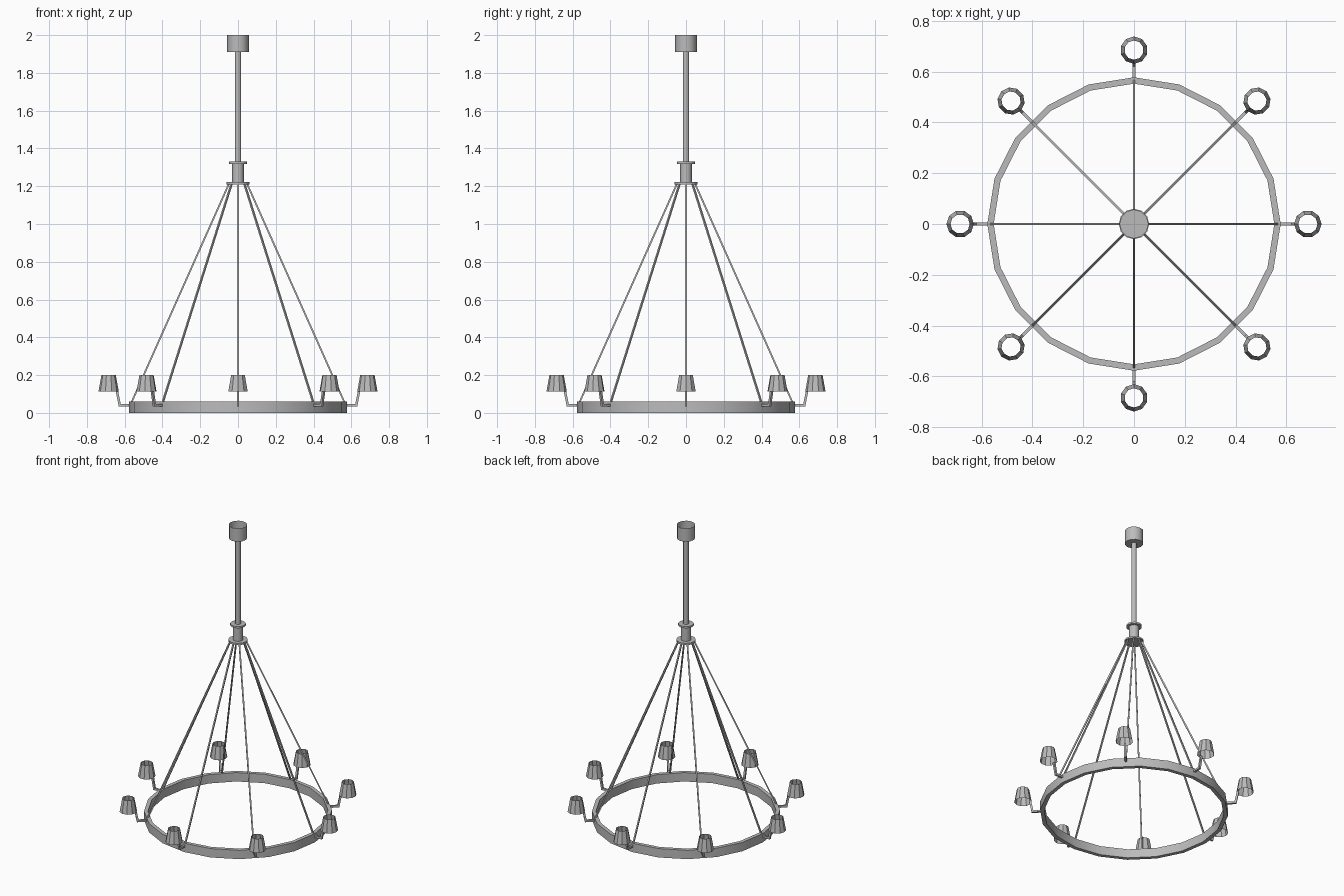
import bpy
import bmesh
from math import cos, sin, pi, radians
from mathutils import Vector

cube = bpy.data.objects.get("Cube")
if cube:
    bpy.data.objects.remove(cube, do_unlink=True)

GREY = (0.5, 0.5, 0.5, 1.0)
metal = bpy.data.materials.new("grey_metal")
metal.use_nodes = True
metal.diffuse_color = GREY
metal.node_tree.nodes["Principled BSDF"].inputs["Base Color"].default_value = GREY


def finish(bm, name, smooth=True):
    bmesh.ops.recalc_face_normals(bm, faces=bm.faces)
    mesh = bpy.data.meshes.new(name)
    bm.to_mesh(mesh)
    bm.free()
    mesh.materials.append(metal)
    obj = bpy.data.objects.new(name, mesh)
    bpy.context.collection.objects.link(obj)
    if smooth:
        bpy.ops.object.select_all(action='DESELECT')
        obj.select_set(True)
        bpy.context.view_layer.objects.active = obj
        bpy.ops.object.shade_smooth_by_angle(angle=radians(35))
    return obj


def lathe(name, profile, sides, center=(0, 0), turn=0.0, closed=False,
          cap_start=False, cap_end=False, smooth=True):
    """Revolve a (radius, height) profile around a vertical axis."""
    bm = bmesh.new()
    rings = []
    for r, z in profile:
        angles = [turn + 2 * pi * i / sides for i in range(sides)]
        rings.append([bm.verts.new((center[0] + r * cos(a), center[1] + r * sin(a), z))
                      for a in angles])
    pairs = list(zip(rings, rings[1:]))
    if closed:
        pairs.append((rings[-1], rings[0]))
    for low, high in pairs:
        for i in range(sides):
            j = (i + 1) % sides
            bm.faces.new((low[i], low[j], high[j], high[i]))
    if cap_start:
        bm.faces.new(rings[0])
    if cap_end:
        bm.faces.new(rings[-1])
    return finish(bm, name, smooth)


def tube(name, path, angle, half_width, sides=4):
    """Sweep a small section along a (radius, height) path in a radial plane."""
    out = Vector((cos(angle), sin(angle), 0))
    side = Vector((-sin(angle), cos(angle), 0))
    points = [out * r + Vector((0, 0, z)) for r, z in path]
    steps = [(b - a).normalized() for a, b in zip(points, points[1:])]
    bm = bmesh.new()
    rings = []
    for k, p in enumerate(points):
        before, after = steps[max(k - 1, 0)], steps[min(k, len(steps) - 1)]
        tangent = (before + after).normalized()
        miter = 1 / tangent.dot(after)
        normal = tangent.cross(side)
        rings.append([bm.verts.new(p + half_width * 1.41 * (
            side * cos(t) + normal * sin(t) * miter))
            for t in [pi / sides + 2 * pi * i / sides for i in range(sides)]])
    for a, b in zip(rings, rings[1:]):
        for i in range(sides):
            j = (i + 1) % sides
            bm.faces.new((a[i], a[j], b[j], b[i]))
    bm.faces.new(rings[0])
    bm.faces.new(rings[-1])
    return finish(bm, name, smooth=False)


# Ceiling canopy (open cup), drop rod and stepped hub
lathe("ceiling_canopy", [(0.057, 1.91), (0.057, 2.0)], 12, cap_start=True)
lathe("drop_rod", [(0.017, 1.32), (0.017, 1.915)], 12, cap_start=True, cap_end=True)
lathe("hub", [(0.06, 1.21), (0.06, 1.222), (0.031, 1.222), (0.031, 1.318),
              (0.048, 1.318), (0.048, 1.33)], 12, cap_start=True, cap_end=True)

# Large ring
lathe("ring", [(0.578, 0), (0.578, 0.06), (0.553, 0.06), (0.553, 0)], 20, closed=True)

# Eight stay rods, arms and open lamp shades
for n in range(8):
    a = n * pi / 4
    tube(f"stay_rod_{n + 1}", [(0.047, 1.215), (0.564, 0.055)], a, 0.0045)
    tube(f"arm_{n + 1}", [(0.56, 0.041), (0.626, 0.041), (0.642, 0.12)], a, 0.0065)
    lathe(f"lamp_shade_{n + 1}", [(0.054, 0.112), (0.038, 0.2)], 10,
          center=(0.685 * cos(a), 0.685 * sin(a)), turn=a, smooth=False)
